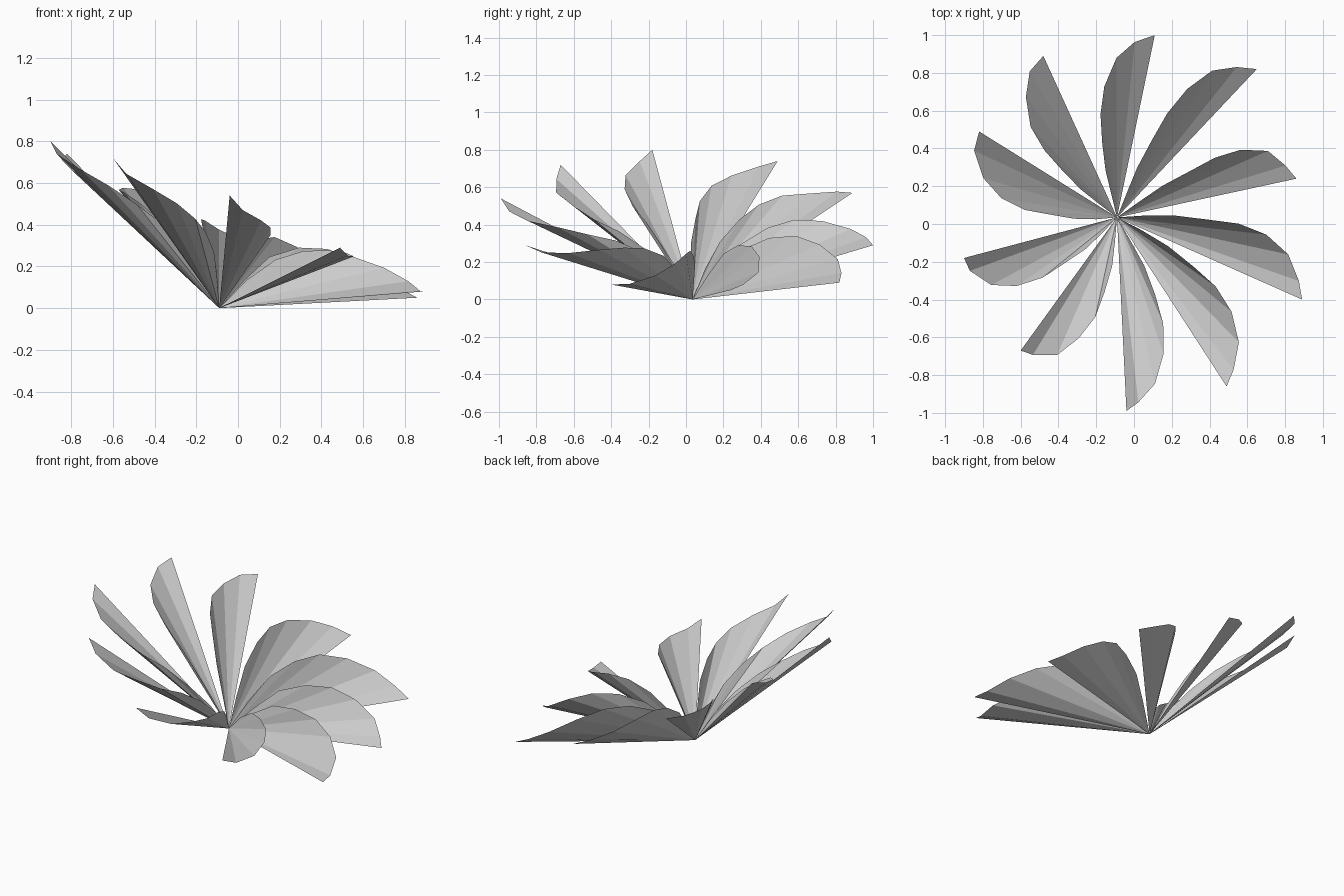
import bpy
import bmesh
from math import cos, sin, pi
from mathutils import Vector

cube = bpy.data.objects.get("Cube")
if cube:
    bpy.data.objects.remove(cube, do_unlink=True)

PETALS = 10
root = Vector((-.09, .035, 0))

# Pale grey sheet material shared by every petal
grey = bpy.data.materials.new("pale_grey")
grey.use_nodes = True
colour = (.6, .6, .6, 1)
grey.diffuse_color = colour
shader = next(n for n in grey.node_tree.nodes if n.type == "BSDF_PRINCIPLED")
shader.inputs["Base Color"].default_value = colour

# Tilted rings that the petal rims pass through, from the tips inwards:
# ring centre, first half-axis, second half-axis, share of the tip variation
rings = [
    ((.106, 0, .417), (-.852, .424, .322), (.359, .917, -.223), 1),
    ((.087, 0, .403), (-.857, .327, .307), (.271, .904, -.161), .85),
    ((.088, 0, .4), (-.806, .19, .262), (.157, .851, -.1), .6),
    ((.08, 0, .404), (-.7, .086, .203), (.064, .72, -.042), .5),
    ((.073, 0, .388), (-.565, .03, .138), (.01, .575, 0), .3),
    ((.058, 0, .349), (-.422, .01, .086), (-.01, .424, .01), .2),
    ((.04, 0, .27), (-.27, -.01, .04), (-.02, .27, .01), .1),
    ((.02, 0, .15), (-.13, -.01, .02), (-.01, .13, 0), 0),
]

# Each petal's own pointed tip, measured from the root
tips = [
    (-.73, .455, .74), (-.39, .855, .57), (.2, .965, .29), (.74, .785, .09),
    (.95, .205, .05), (.98, -.435, .08), (.58, -.895, .29), (.05, -1.025, .54),
    (-.51, -.705, .72), (-.81, -.215, .8),
]


def ring_point(ring, angle):
    centre, first_axis, second_axis, share = ring
    return (Vector(centre) + Vector(first_axis) * cos(angle)
            + Vector(second_axis) * sin(angle))


def build_petal(index, tip):
    """Make one curved petal as a fan of flat facets from the root."""
    angle = index * 2 * pi / PETALS
    variation = Vector(tip) - ring_point(rings[0], angle)
    bm = bmesh.new()
    base = bm.verts.new((0, 0, 0))
    rim = [bm.verts.new(ring_point(ring, angle) + variation * ring[-1])
           for ring in rings]
    for outer, inner in zip(rim, rim[1:]):
        bm.faces.new((base, outer, inner))

    name = f"petal_{index}"
    mesh = bpy.data.meshes.new(name)
    bm.to_mesh(mesh)
    bm.free()
    mesh.materials.append(grey)
    petal = bpy.data.objects.new(name, mesh)
    petal.location = root
    bpy.context.collection.objects.link(petal)
    return petal


# Wheel of overlapping petals
for index, tip in enumerate(tips):
    build_petal(index, tip)
